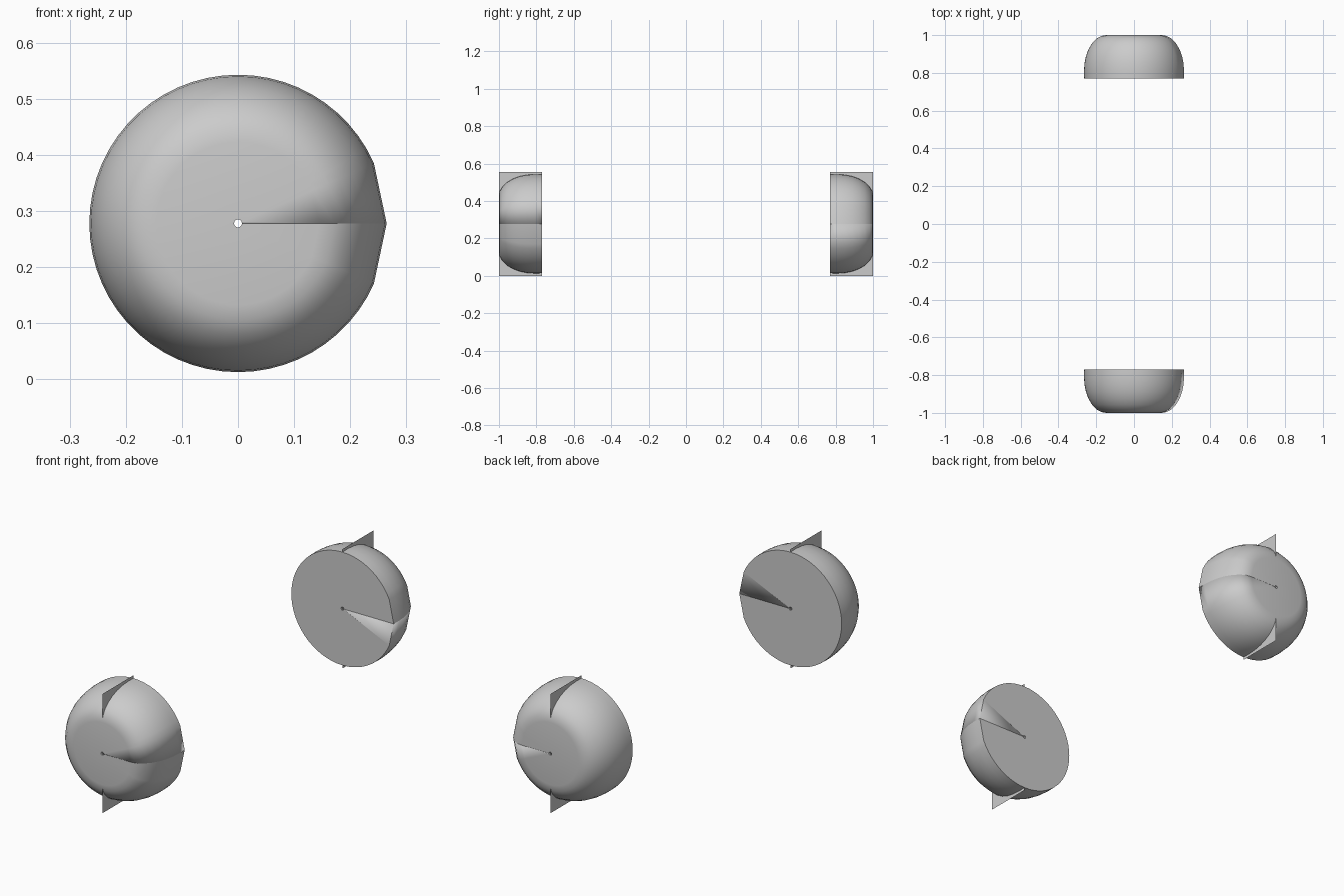
import bpy, bmesh
from math import sin, cos, radians, pi
from mathutils import Matrix

cube = bpy.data.objects.get("Cube")
if cube:
    bpy.data.objects.remove(cube, do_unlink=True)

grey = bpy.data.materials.new("light_grey")
grey.use_nodes = True
colour = (0.6, 0.6, 0.6, 1)
grey.diffuse_color = colour
grey.node_tree.nodes["Principled BSDF"].inputs["Base Color"].default_value = colour

CENTRE = 0.278   # height of the turning axis
INNER, OUTER = 0.77, 1.0

# Half section of the cap: (radius, distance along the axis)
PROFILE = [(0.007, INNER), (0.264, INNER), (0.265, 0.81), (0.262, 0.85),
           (0.254, 0.89), (0.241, 0.925), (0.222, 0.957), (0.198, 0.982),
           (0.172, 0.996), (0.145, OUTER), (0.007, OUTER)]
# Wide first and last steps leave a pointed seam on the left side
ANGLES = [0] + list(range(24, 337, 6)) + [360]


def finish(name, bm, turn):
    """Place a part, turning it half way round the x axis for the back copy."""
    bm.transform(Matrix.Translation((0, 0, CENTRE)) @ Matrix.Rotation(turn, 4, "X"))
    mesh = bpy.data.meshes.new(name)
    bm.to_mesh(mesh)
    bm.free()
    mesh.materials.append(grey)
    obj = bpy.data.objects.new(name, mesh)
    bpy.context.collection.objects.link(obj)
    return obj


def rounded_cap(name, turn):
    bm = bmesh.new()
    rings = [[bm.verts.new((r * cos(radians(a)), -y, r * sin(radians(a))))
              for r, y in PROFILE] for a in ANGLES]
    n = len(PROFILE)
    for a, b in zip(rings, rings[1:]):
        for i in range(n):
            j = (i + 1) % n
            bm.faces.new((a[i], a[j], b[j], b[i]))
    # Section face left at the start of the turn
    bm.faces.new(list(reversed(rings[0])))
    bmesh.ops.recalc_face_normals(bm, faces=bm.faces)
    for f in bm.faces:
        f.smooth = True
    # Crisp rim around the inner disc and both ends of the bore
    for ring_a, ring_b in zip(rings, rings[1:]):
        for k in (0, 1, n - 1):
            edge = bm.edges.get((ring_a[k], ring_b[k]))
            edge.smooth = False
    finish(name, bm, turn)


def fin_plate(name, turn):
    bm = bmesh.new()
    corners = [(0, -y, z) for y, z in ((INNER, -CENTRE), (OUTER, -CENTRE),
                                       (OUTER, CENTRE), (INNER, CENTRE))]
    bm.faces.new([bm.verts.new(c) for c in corners])
    finish(name, bm, turn)


for side, turn in (("front", 0), ("back", pi)):
    rounded_cap(side + "_cap", turn)
    fin_plate(side + "_fin", turn)
